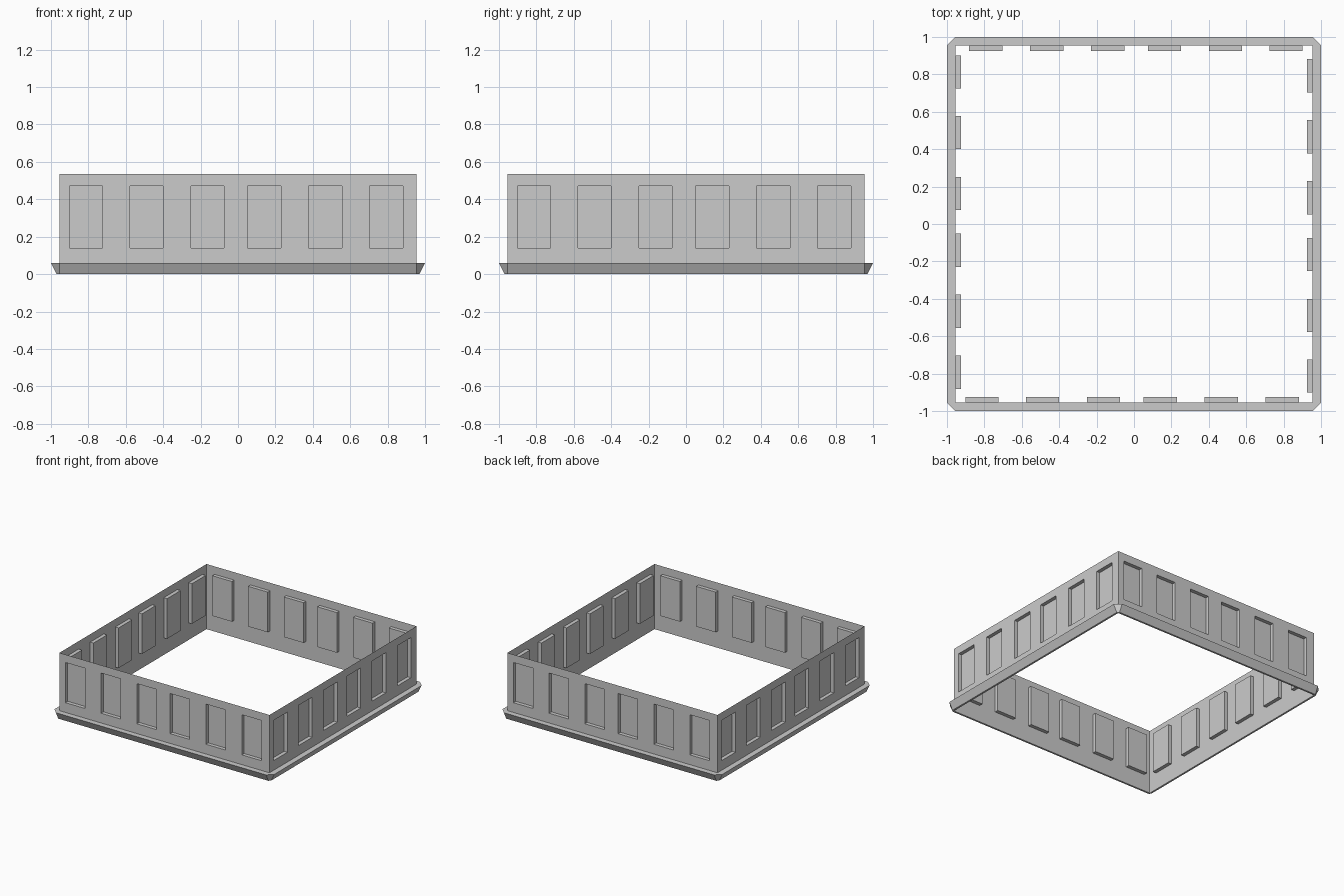
import bpy, bmesh
from math import pi
from mathutils import Matrix

if "Cube" in bpy.data.objects:
    bpy.data.objects.remove(bpy.data.objects["Cube"])

WALL = 0.955          # half width of the square wall
HEIGHT = 0.535
DEPTH = 0.03          # how far the panels sink inwards
PANEL_W = 0.177
STARTS = [-0.901, -0.577, -0.251, 0.052, 0.378, 0.704]
PANEL_Z = (0.14, 0.47)


def make_object(name, bm):
    mesh = bpy.data.meshes.new(name)
    bm.to_mesh(mesh)
    bm.free()
    obj = bpy.data.objects.new(name, mesh)
    bpy.context.collection.objects.link(obj)
    return obj


# Wall: one thin front side with sunk panels, turned round to make four sides
bm = bmesh.new()
xs = [-WALL] + [x for s in STARTS for x in (s, s + PANEL_W)] + [WALL]
zs = [0, *PANEL_Z, HEIGHT]
grid = [[bm.verts.new((x, -WALL, z)) for x in xs] for z in zs]
panels = []
for j in range(len(zs) - 1):
    for i in range(len(xs) - 1):
        face = bm.faces.new((grid[j][i], grid[j][i + 1],
                             grid[j + 1][i + 1], grid[j + 1][i]))
        if j == 1 and i % 2 == 1:
            panels.append(face)
sunk = bmesh.ops.extrude_discrete_faces(bm, faces=panels)["faces"]
bmesh.ops.translate(bm, verts=[v for f in sunk for v in f.verts], vec=(0, DEPTH, 0))
side = bm.verts[:] + bm.edges[:] + bm.faces[:]
for k in range(1, 4):
    copy = bmesh.ops.duplicate(bm, geom=side)["geom"]
    bmesh.ops.rotate(bm, verts=[v for v in copy if isinstance(v, bmesh.types.BMVert)],
                     cent=(0, 0, 0), matrix=Matrix.Rotation(k * pi / 2, 3, 'Z'))
bmesh.ops.remove_doubles(bm, verts=bm.verts[:], dist=0.0005)
make_object("panelled_wall", bm)

# Base trim: flared skirting with clipped corners
bm = bmesh.new()
rings = []
for r, z in [(WALL, 0), (0.97, 0), (1.0, 0.06), (WALL, 0.06)]:
    c = WALL
    pts = [(-c, -r), (c, -r), (r, -c), (r, c), (c, r), (-c, r), (-r, c), (-r, -c)]
    rings.append([bm.verts.new((x, y, z)) for x, y in pts])
for low, high in zip(rings, rings[1:]):
    for i in range(8):
        n = (i + 1) % 8
        bm.faces.new((low[i], low[n], high[n], high[i]))
bmesh.ops.remove_doubles(bm, verts=bm.verts[:], dist=0.0005)
make_object("base_trim", bm)
